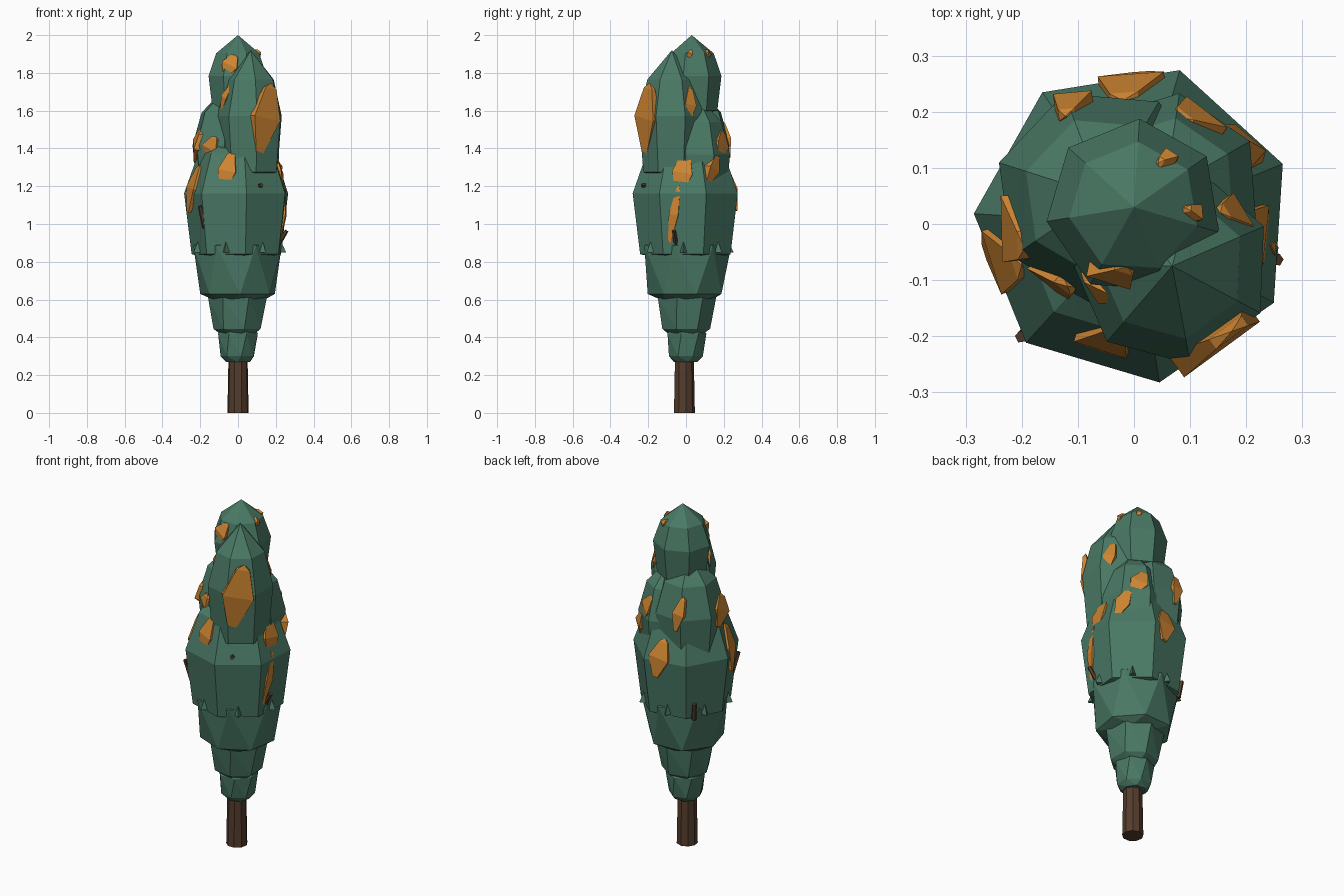
import bpy, bmesh, math
from mathutils import Vector, Matrix
from mathutils.bvhtree import BVHTree

if "Cube" in bpy.data.objects:
    bpy.data.objects.remove(bpy.data.objects["Cube"])


def material(name, rgb):
    m = bpy.data.materials.new(name)
    m.diffuse_color = (*rgb, 1)
    m.use_nodes = True
    m.node_tree.nodes["Principled BSDF"].inputs["Base Color"].default_value = m.diffuse_color
    return m


GREEN = material("leaf green", (0.068, 0.19, 0.13))
ORANGE = material("autumn orange", (0.62, 0.235, 0.032))
BROWN = material("bark brown", (0.09, 0.046, 0.025))


def add_object(name, bm, mat):
    mesh = bpy.data.meshes.new(name)
    bm.to_mesh(mesh)
    bm.free()
    mesh.materials.append(mat)
    ob = bpy.data.objects.new(name, mesh)
    bpy.context.collection.objects.link(ob)
    return ob


def lathe(profile, sides, phase=0.0, twist=0.0, x=0.0, y=0.0):
    """Faceted stack of rings (height, radius); radius 0 makes a tip."""
    bm = bmesh.new()
    loops = []
    for i, (z, r) in enumerate(profile):
        if r == 0:
            loops.append([bm.verts.new((x, y, z))])
            continue
        a0 = math.radians(phase + twist * i)
        loops.append([bm.verts.new((x + r * math.cos(a0 + math.tau * k / sides),
                                    y + r * math.sin(a0 + math.tau * k / sides), z))
                      for k in range(sides)])
    for lo, hi in zip(loops, loops[1:]):
        for k in range(sides):
            n = (k + 1) % sides
            if len(hi) == 1:
                bm.faces.new((lo[k], lo[n], hi[0]))
            elif twist:
                bm.faces.new((lo[k], lo[n], hi[k]))
                bm.faces.new((lo[n], hi[n], hi[k]))
            else:
                bm.faces.new((lo[k], lo[n], hi[n], hi[k]))
    for loop in (loops[0], loops[-1]):
        if len(loop) > 1:
            bm.faces.new(loop)
    bmesh.ops.recalc_face_normals(bm, faces=bm.faces[:])
    return bm


surface = bmesh.new()


def foliage(name, bm):
    ob = add_object("foliage_" + name, bm, GREEN)
    surface.from_mesh(ob.data)


def tier(name, z0, r0, z1, r1, phase, twist):
    """Twisted flaring band with a bevelled hem and shoulder."""
    foliage(name, lathe([(z0, r0 * 0.7), (z0 + 0.03, r0), (z1, r1), (z1 + 0.035, r1 * 0.75)],
                        7, phase, twist))


def lobe(name, x, y, z0, z1, r, phase):
    """Bud shape: slightly narrow base, widest below the middle, pointed top."""
    h = z1 - z0
    foliage(name, lathe([(z0 - 0.01, r * 0.7), (z0, r * 0.86), (z0 + h * 0.46, r),
                         (z0 + h * 0.76, r * 0.74), (z1, 0)], 7, phase, 0, x, y))


# Trunk
add_object("trunk", lathe([(0, 0.057), (0.36, 0.05)], 9, 10, 0, 0, -0.01), BROWN)

# Foliage bands, then overlapping buds
tier("collar", 0.27, 0.092, 0.42, 0.108, 10, 14)
tier("low_tier", 0.415, 0.13, 0.61, 0.16, 22, 6)
tier("skirt_tier", 0.60, 0.203, 0.885, 0.24, -4, 20)
lobe("main", 0, 0, 0.84, 1.54, 0.286, 22)
lobe("back_left", -0.055, 0.05, 1.15, 1.73, 0.195, 8)
lobe("back_right", 0.055, 0.06, 1.1, 1.68, 0.175, 30)
lobe("front_right", 0.068, -0.075, 1.275, 1.92, 0.178, -28)
lobe("crown", 0, 0.03, 1.6, 2.0, 0.158, 35)
tree = BVHTree.FromBMesh(surface)
surface.free()

# Jagged leaf tips along the hem between skirt and main foliage
for i in range(7):
    a = 48 + i * 360 / 7
    d = Vector((math.cos(math.radians(a)), math.sin(math.radians(a)))) * 0.215
    add_object(f"leaf_tip_{i}", lathe([(0.85, 0.04), (0.94, 0)], 3, a, 0, d.x, d.y), GREEN)


def patch(name, angle, z, width, length):
    """Long orange leaf cluster seated on the foliage surface."""
    a = math.radians(angle)
    out = Vector((math.cos(a), math.sin(a), 0))
    hit, normal, _, _ = tree.ray_cast(out + Vector((0, 0, z)), -out)
    if hit is None:
        return
    normal = (normal + out * 0.6).normalized()
    side = Vector((0, 0, 1)).cross(normal).normalized()
    basis = Matrix((normal, side, normal.cross(side))).transposed().to_4x4()
    lean = Matrix.Rotation(math.radians(-25 if length < 0.2 else -10), 4, 'X')
    bm = lathe([(-0.5, 0.18), (0, 0.7071), (0.42, 0.3), (0.5, 0)], 4, 45)
    bm.transform(Matrix.Translation(hit - normal * 0.012) @ basis @ lean
                 @ Matrix.Diagonal((0.05, width, length, 1)))
    add_object(name, bm, ORANGE)


# Orange clusters: angle, height, width, length
patch("orange_front_large", -55, 1.56, 0.17, 0.38)
patch("orange_front", -105, 1.28, 0.10, 0.22)
patch("orange_left", -165, 1.19, 0.12, 0.26)
patch("orange_left_upper", -178, 1.42, 0.13, 0.18)
patch("orange_left_front", -146, 1.40, 0.10, 0.14)
patch("orange_crown", -115, 1.84, 0.09, 0.13)
patch("orange_notch", -120, 1.67, 0.05, 0.17)
patch("orange_right", -5, 1.27, 0.11, 0.24)
patch("orange_right_low", -15, 1.05, 0.05, 0.32)
patch("orange_right_high", 6, 1.63, 0.07, 0.20)
patch("orange_right_back", 36, 1.29, 0.08, 0.18)
patch("orange_back", 91, 1.18, 0.12, 0.22)
patch("orange_back_upper", 57, 1.42, 0.10, 0.17)
patch("orange_back_left", 116, 1.45, 0.07, 0.20)
for a in (10, 62):
    patch(f"orange_fleck_{a}", a, 1.9, 0.03, 0.06)


def twig(name, angle, r, z, reach, rise):
    """Short stick leaning out of the foliage."""
    a = math.radians(angle)
    out = Vector((math.cos(a), math.sin(a), 0))
    step = out * reach + Vector((0, 0, rise))
    bm = lathe([(0, 0.014), (step.length, 0.011)], 5)
    bm.transform(Matrix.Translation(out * r + Vector((0, 0, z)))
                 @ step.to_track_quat('Z', 'Y').to_matrix().to_4x4())
    add_object(name, bm, BROWN)


twig("twig_right", -14, 0.20, 0.86, 0.065, 0.105)
twig("twig_left", -135, 0.25, 0.98, 0.035, 0.115)
twig("twig_front", -62, 0.20, 1.20, 0.065, 0.005)
twig("twig_back", 135, 0.235, 0.83, 0.02, 0.1)
